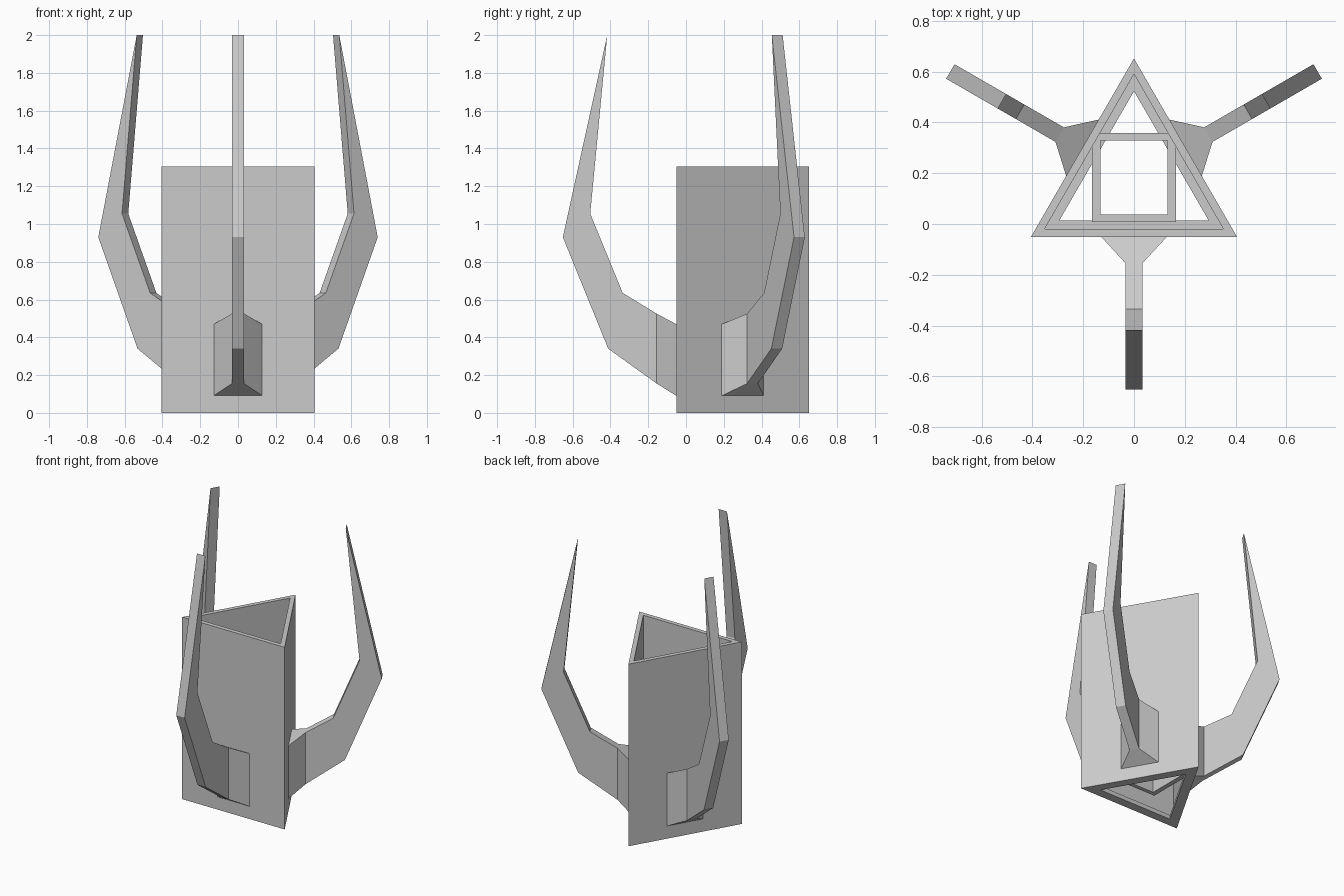
import bpy
import bmesh
import math
from mathutils import Matrix

cube = bpy.data.objects.get("Cube")
if cube:
    bpy.data.objects.remove(cube, do_unlink=True)

CENTRE_Y = 0.183

grey = bpy.data.materials.new("light grey")
grey.use_nodes = True
grey.diffuse_color = (0.6, 0.6, 0.6, 1)
grey.node_tree.nodes["Principled BSDF"].inputs["Base Color"].default_value = (0.6, 0.6, 0.6, 1)


def finish(name, bm):
    bmesh.ops.recalc_face_normals(bm, faces=bm.faces)
    mesh = bpy.data.meshes.new(name)
    bm.to_mesh(mesh)
    bm.free()
    mesh.materials.append(grey)
    obj = bpy.data.objects.new(name, mesh)
    bpy.context.collection.objects.link(obj)
    return obj


def triangle(inradius):
    r = 2 * inradius
    return [(r * math.cos(math.radians(a)), CENTRE_Y + r * math.sin(math.radians(a)))
            for a in (90, 210, 330)]


def rectangle(hx, hy):
    return [(x * hx, CENTRE_Y + y * hy) for x, y in ((-1, -1), (1, -1), (1, 1), (-1, 1))]


def tube(name, outer, inner, z0, z1):
    """Hollow prism between two matching outlines."""
    bm = bmesh.new()
    loops = [[bm.verts.new((x, y, z)) for x, y in pts]
             for pts, z in ((outer, z0), (outer, z1), (inner, z1), (inner, z0))]
    n = len(outer)
    for k in range(4):
        a, b = loops[k], loops[(k + 1) % 4]
        for i in range(n):
            j = (i + 1) % n
            bm.faces.new((a[i], a[j], b[j], b[i]))
    return finish(name, bm)


# Triangular body, its bottom lip and the square sleeve inside
tube("body", triangle(0.2345), triangle(0.2035), 0, 1.305)
tube("bottom_lip", triangle(0.206), triangle(0.17), 0, 0.03)
tube("inner_sleeve", rectangle(0.165, 0.175), rectangle(0.131, 0.146), 0.13, 0.6)

# Curved prong: (radius, lower z, upper radius, upper z, half width) per station
STATIONS = [
    (0.225, 0.085, 0.225, 0.465, 0.137),
    (0.338, 0.155, 0.338, 0.525, 0.033),
    (0.595, 0.34, 0.518, 0.635, 0.033),
    (0.835, 0.93, 0.69, 1.055, 0.033),
]
TIP = (0.6, 2.0, 0.033)


def prong(name, angle):
    bm = bmesh.new()
    rings = []
    for r0, z0, r1, z1, w in STATIONS:
        rings.append([bm.verts.new(p) for p in
                      ((-w, -r0, z0), (w, -r0, z0), (w, -r1, z1), (-w, -r1, z1))])
    for a, b in zip(rings, rings[1:]):
        for i in range(4):
            j = (i + 1) % 4
            bm.faces.new((a[i], a[j], b[j], b[i]))
    bm.faces.new(rings[0])
    # Blade narrowing to a straight edge
    r, z, w = TIP
    left, right = bm.verts.new((-w, -r, z)), bm.verts.new((w, -r, z))
    a = rings[-1]
    bm.faces.new((a[0], a[1], right, left))
    bm.faces.new((a[2], a[3], left, right))
    bm.faces.new((a[1], a[2], right))
    bm.faces.new((a[3], a[0], left))
    bm.transform(Matrix.Translation((0, CENTRE_Y, 0)) @ Matrix.Rotation(math.radians(angle), 4, "Z"))
    finish(name, bm)


for name, angle in (("front_prong", 0), ("left_prong", 120), ("right_prong", 240)):
    prong(name, angle)
